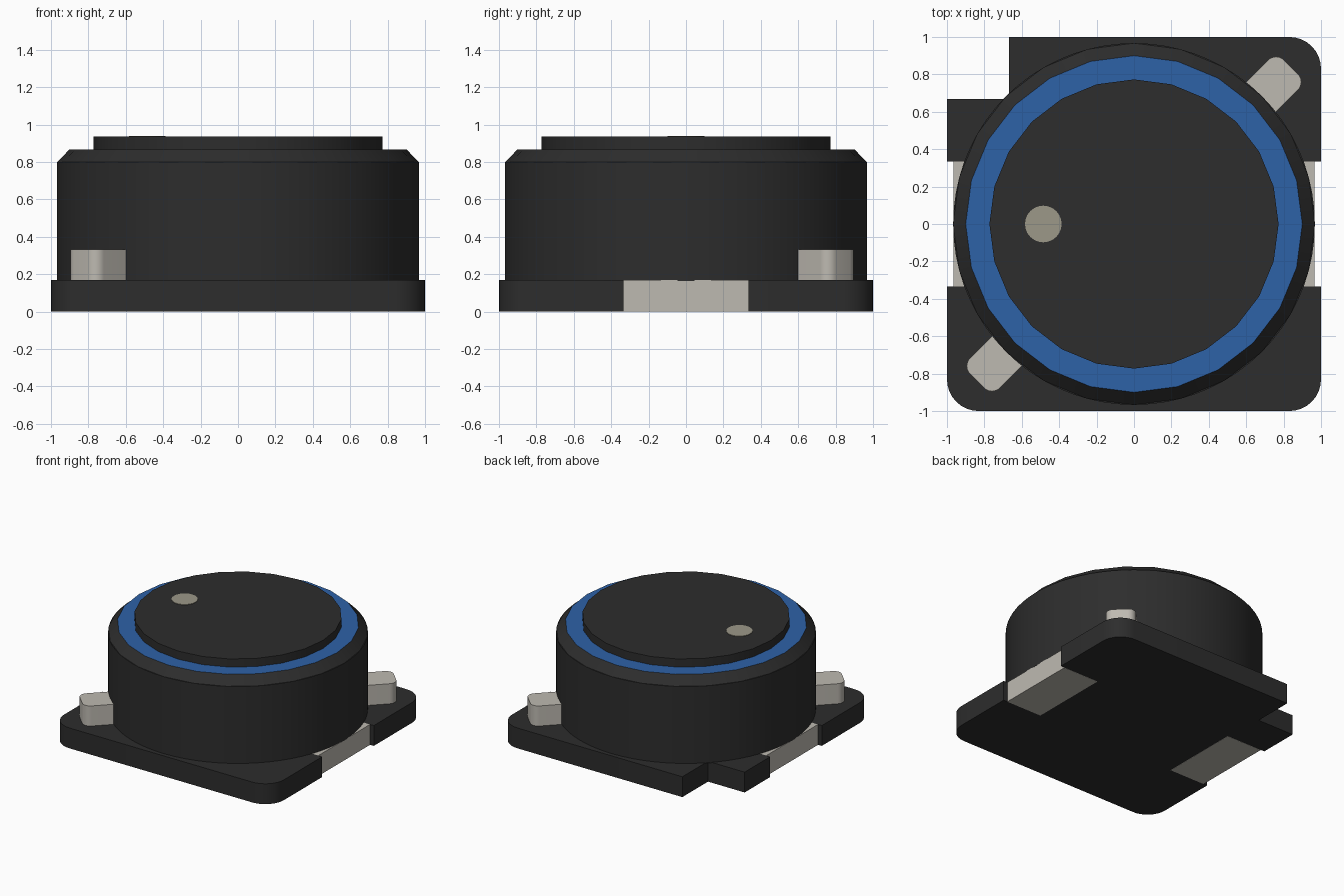
import bpy, bmesh, math
from math import cos, sin, pi

if "Cube" in bpy.data.objects:
    bpy.data.objects.remove(bpy.data.objects["Cube"], do_unlink=True)


def material(name, rgb):
    m = bpy.data.materials.new(name)
    m.use_nodes = True
    m.diffuse_color = (*rgb, 1)
    bsdf = next(n for n in m.node_tree.nodes if n.type == 'BSDF_PRINCIPLED')
    bsdf.inputs["Base Color"].default_value = (*rgb, 1)
    return m


BLACK = material("charcoal black", (0.026, 0.026, 0.026))
METAL = material("tinned metal", (0.515, 0.49, 0.44))
BLUE = material("blue resin", (0.027, 0.122, 0.39))
DOT = material("grey beige ink", (0.333, 0.314, 0.246))

BASE_TOP, SHOULDER, RIM, CAP_TOP = 0.168, 0.80, 0.868, 0.935
RADIUS, RIM_RADIUS, CAP_RADIUS = 0.967, 0.90, 0.773


def finish(name, bm, mats, angle=30):
    bmesh.ops.recalc_face_normals(bm, faces=bm.faces)
    me = bpy.data.meshes.new(name)
    bm.to_mesh(me)
    bm.free()
    for m in mats:
        me.materials.append(m)
    ob = bpy.data.objects.new(name, me)
    bpy.context.collection.objects.link(ob)
    bpy.ops.object.select_all(action='DESELECT')
    ob.select_set(True)
    bpy.context.view_layer.objects.active = ob
    bpy.ops.object.shade_smooth_by_angle(angle=math.radians(angle))
    return ob


def prism(name, outline, z0, z1, mat):
    """Extrude a closed outline between two heights."""
    bm = bmesh.new()
    face = bm.faces.new([bm.verts.new((x, y, z0)) for x, y in outline])
    new = bmesh.ops.extrude_face_region(bm, geom=[face])["geom"]
    for v in new:
        if isinstance(v, bmesh.types.BMVert):
            v.co.z = z1
    return finish(name, bm, [mat])


def lathe(name, profile, segments, mats):
    """Revolve a profile of (radius, height), capped at both ends."""
    bm = bmesh.new()
    rings = [[bm.verts.new((r * cos(2 * pi * i / segments), r * sin(2 * pi * i / segments), z))
              for i in range(segments)] for r, z in profile]
    for a, b in zip(rings, rings[1:]):
        for i in range(segments):
            j = (i + 1) % segments
            bm.faces.new((a[i], a[j], b[j], b[i]))
    bm.faces.new(rings[0])
    bm.faces.new(rings[-1])
    return finish(name, bm, mats)


def arc(cx, cy, r, start, steps=8):
    """Quarter arc, counter-clockwise from a start angle."""
    return [(cx + r * cos(start + pi / 2 * i / steps),
             cy + r * sin(start + pi / 2 * i / steps)) for i in range(steps + 1)]


def circle(cx, cy, r, n):
    return [(cx + r * cos(2 * pi * i / n), cy + r * sin(2 * pi * i / n)) for i in range(n)]


# Base plate: three round corners, one square cut-out corner, two side slots
ROUND, SLOT, SLOT_X, CUT = 0.17, 0.335, 0.64, 0.667
c = 1 - ROUND
right_slot = [(1, -SLOT), (SLOT_X, -SLOT), (SLOT_X, SLOT), (1, SLOT)]
left_slot = [(-x, -y) for x, y in right_slot]
outline = (arc(c, -c, ROUND, -pi / 2) + right_slot + arc(c, c, ROUND, 0)
           + [(-CUT, 1), (-CUT, CUT), (-1, CUT)] + left_slot
           + arc(-c, -c, ROUND, pi))
prism("base_plate", outline, 0.001, BASE_TOP, BLACK)

# Solder pads filling the side slots, and wire ends at two opposite corners
PAD_X = 0.965
WIRE_END, WIRE_HALF, WIRE_ROUND = 1.187, 0.113, 0.06
for side, s in (("left", 1), ("right", -1)):
    pad = [(s * x, s * y) for x, y in
           ((SLOT_X, -SLOT), (PAD_X, -SLOT), (PAD_X, SLOT), (SLOT_X, SLOT))]
    prism(side + "_solder_pad", pad, 0, BASE_TOP, METAL)

    u, v = WIRE_END - WIRE_ROUND, WIRE_HALF - WIRE_ROUND
    wire = ([(0.8, -WIRE_HALF)] + arc(u, -v, WIRE_ROUND, -pi / 2)
            + arc(u, v, WIRE_ROUND, 0) + [(0.8, WIRE_HALF)])
    k = s * math.sqrt(0.5)
    prism(side + "_wire_end", [(k * (a - b), k * (a + b)) for a, b in wire],
          BASE_TOP - 0.01, 0.333, METAL)

# Round outer shell
lathe("shell_wall", [(RADIUS, BASE_TOP - 0.004), (RADIUS, SHOULDER)], 72, [BLACK])

# Faceted shoulder with the resin ring on its flat top
top = lathe("shell_shoulder", [(RADIUS, SHOULDER - 0.01), (RADIUS, SHOULDER),
                               (RIM_RADIUS, RIM), (CAP_RADIUS - 0.02, RIM)], 24, [BLACK, BLUE])
for p in top.data.polygons:
    p.material_index = int(p.normal.z > 0.9)

# Core cap and its painted orientation dot
lathe("core_cap", [(CAP_RADIUS, RIM - 0.01), (CAP_RADIUS, CAP_TOP)], 24, [BLACK])
prism("orientation_dot", circle(-0.485, 0, 0.098, 24), CAP_TOP - 0.002, CAP_TOP + 0.004, DOT)
